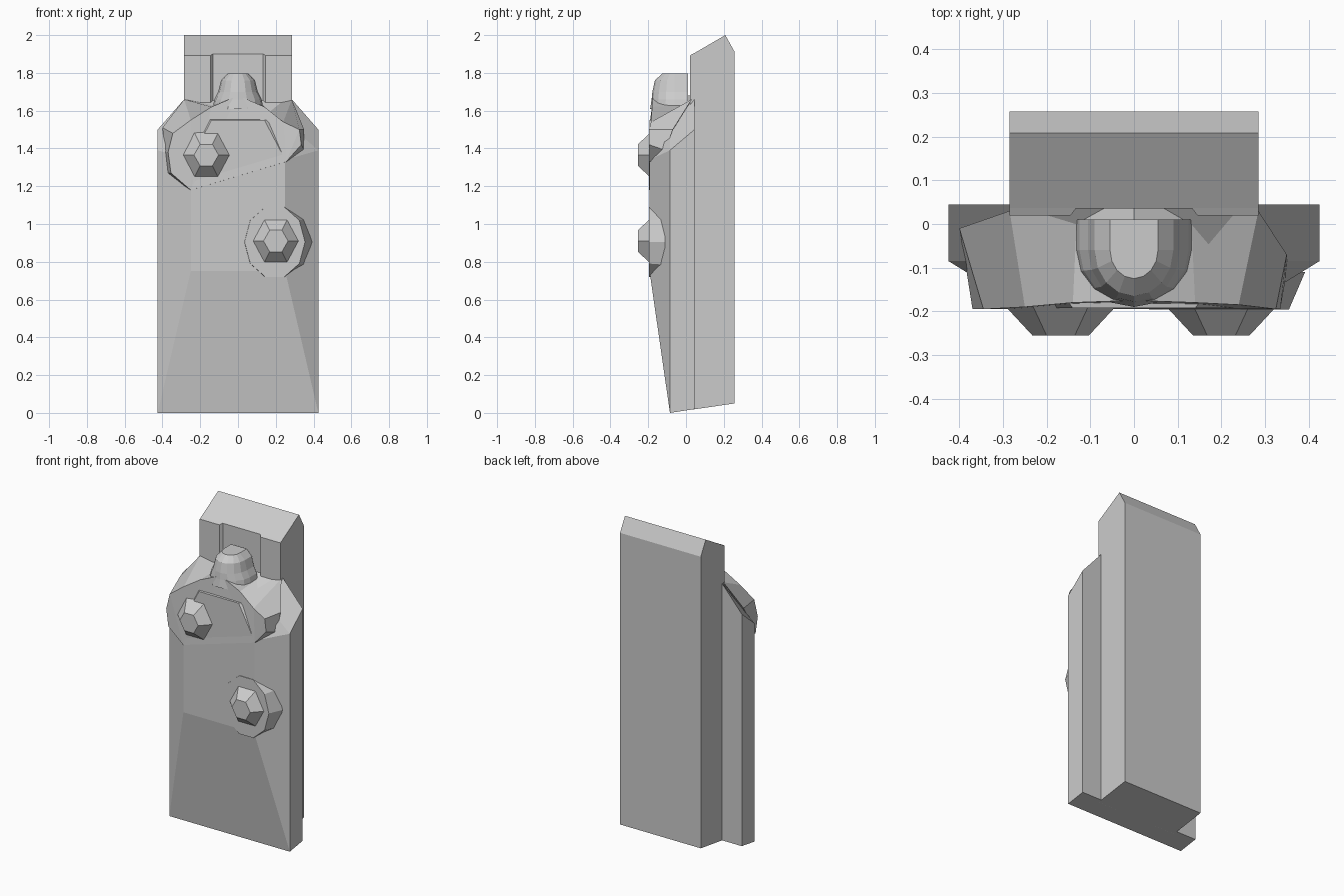
import bpy, bmesh
from math import cos, sin, pi, tau

if "Cube" in bpy.data.objects:
    bpy.data.objects.remove(bpy.data.objects["Cube"])


def loft(name, rings):
    """Join equal-length rings of points into a closed, flat-faced object."""
    bm = bmesh.new()
    loops = [[bm.verts.new(p) for p in ring] for ring in rings]
    n = len(rings[0])
    for a, b in zip(loops, loops[1:]):
        for i in range(n):
            j = (i + 1) % n
            bm.faces.new((a[i], a[j], b[j], b[i]))
    caps = [bm.faces.new(loops[0][::-1]), bm.faces.new(loops[-1])]
    bmesh.ops.triangulate(bm, faces=caps)
    bmesh.ops.recalc_face_normals(bm, faces=bm.faces[:])
    mesh = bpy.data.meshes.new(name)
    bm.to_mesh(mesh)
    bm.free()
    obj = bpy.data.objects.new(name, mesh)
    bpy.context.collection.objects.link(obj)
    return obj


def side_prism(name, profile, x0, x1):
    """Extrude a (y, z) profile across x."""
    return loft(name, [[(x, y, z) for y, z in profile] for x in (x0, x1)])


def plate_ring(y, outline):
    """Mirror the right half of an outline at depth y."""
    right = [(x, y, z) for x, z in outline]
    return right + [(-x, y, z) for x, y, z in reversed(right)]


def disc(name, x, z, sides, levels):
    """Faceted disc facing the front; levels are (y, radius, z radius)."""
    return loft(name, [[(x + rx * cos(tau * i / sides), y, z + rz * sin(tau * i / sides))
                        for i in range(sides)] for y, rx, rz in levels])


# Back slab with sloping bottom and ridged top
side_prism("back_slab", [(0.036, 0.018), (0.258, 0.05), (0.258, 1.91),
                         (0.208, 2.0), (0.036, 1.9)], -0.285, 0.285)

# Shallow raised strips either side of the slab's central recess
for side, s in (("left", -1), ("right", 1)):
    loft("slab_strip_" + side, [
        [(s * 0.132, 0.037, z + 0.009), (s * 0.145, 0.02, z),
         (s * 0.285, 0.02, z), (s * 0.285, 0.037, z + 0.009)]
        for z in (0.016, 1.892)])

# Wide body: back outline, front edge, then raised plateau
loft("body", [
    plate_ring(0.045, [(0.425, 0.02), (0.425, 1.5), (0.285, 1.66)]),
    plate_ring(-0.085, [(0.425, 0.0), (0.425, 1.39), (0.22, 1.57)]),
    plate_ring(-0.193, [(0.25, 0.75), (0.25, 1.34), (0.14, 1.55)]),
])

# Rounded chest and shoulders
chest_front = [(-0.25, -0.195, 1.18), (-0.355, -0.195, 1.27), (-0.37, -0.195, 1.38),
               (-0.345, -0.195, 1.48), (-0.25, -0.19, 1.55), (-0.14, -0.18, 1.62),
               (0, -0.175, 1.68), (0.14, -0.18, 1.62), (0.24, -0.185, 1.54),
               (0.325, -0.195, 1.50), (0.335, -0.195, 1.42), (0.255, -0.195, 1.33)]
chest_back = [(-0.26, -0.17, 1.18), (-0.37, -0.12, 1.27), (-0.385, -0.10, 1.38),
              (-0.40, -0.01, 1.51), (-0.285, 0.03, 1.66), (-0.13, 0.035, 1.63),
              (0, 0.035, 1.68), (0.13, 0.035, 1.63), (0.285, 0.03, 1.66),
              (0.35, -0.07, 1.50), (0.35, -0.11, 1.39), (0.265, -0.17, 1.33)]
loft("chest", [chest_back, chest_front])

# Rounded head blending down into the shoulders
head = []
for z, half_width, front in ((1.61, 0.135, -0.19), (1.66, 0.125, -0.182),
                             (1.70, 0.105, -0.178), (1.76, 0.09, -0.165),
                             (1.797, 0.055, -0.125)):
    ring = [(half_width, 0.01, z)]
    ring += [(half_width * cos(pi * i / 8), -0.06 + (front + 0.06) * sin(pi * i / 8), z)
             for i in range(9)]
    ring += [(-half_width, 0.01, z)]
    head.append(ring)
loft("head", head)

# Bulging pad beneath the lower stud
disc("lower_pad", 0.195, 0.905, 10, [(-0.11, 0.197, 0.205), (-0.196, 0.16, 0.195)])

# Hexagonal tapered studs
for name, x, z in (("upper_stud", -0.168, 1.365), ("lower_stud", 0.2, 0.91)):
    disc(name, x, z, 6, [(-0.185, 0.13, 0.14), (-0.255, 0.065, 0.066)])
